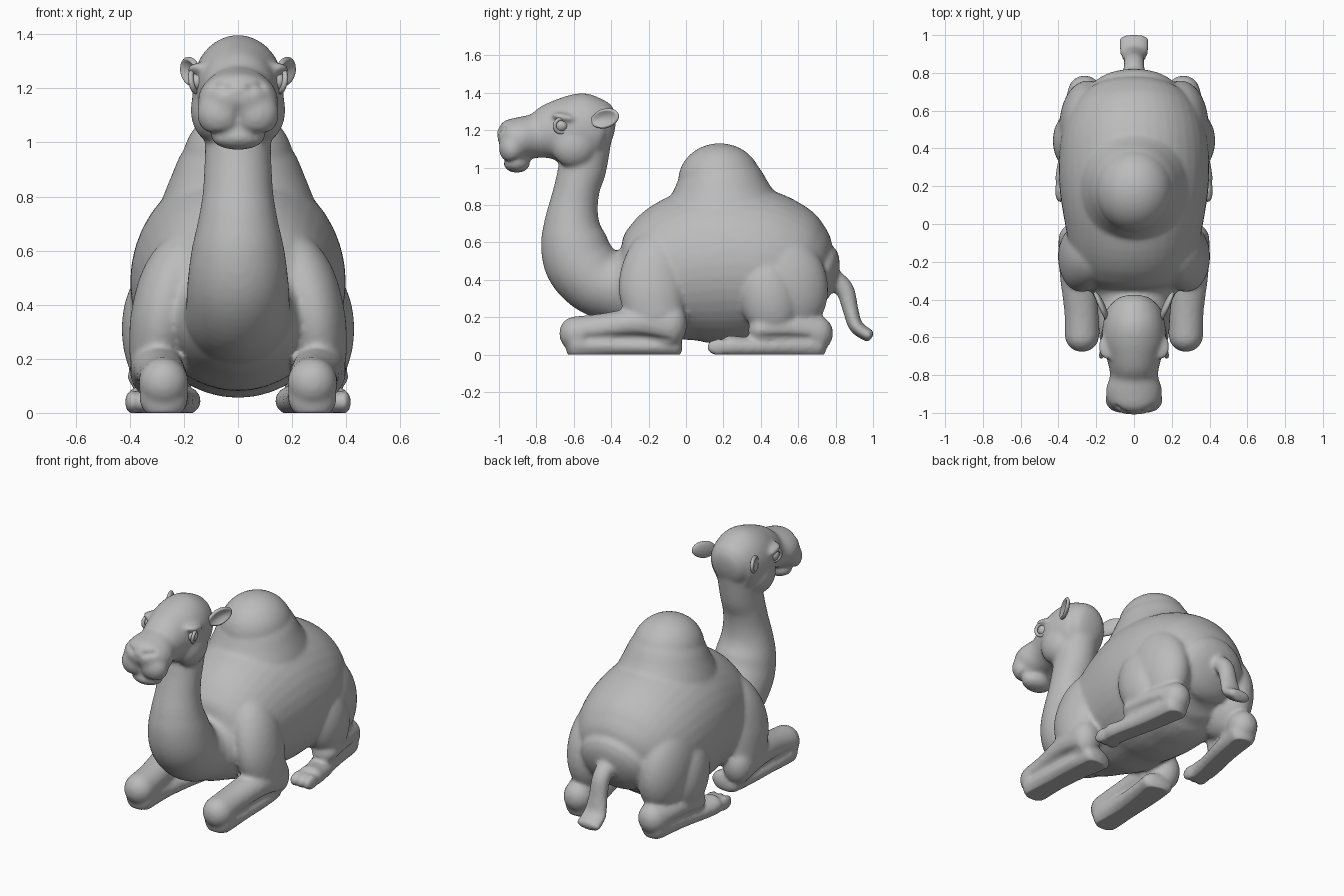
import bpy, bmesh, math
from mathutils import Vector, Matrix

cube = bpy.data.objects.get("Cube")
if cube:
    bpy.data.objects.remove(cube)

grey = bpy.data.materials.new("stone grey")
grey.use_nodes = True
GREY = (0.5, 0.5, 0.5, 1)
grey.diffuse_color = GREY
grey.node_tree.nodes["Principled BSDF"].inputs["Base Color"].default_value = GREY


def spline(rows, steps=6):
    """Smooth curve through rows of numbers."""
    rows = [Vector(r) for r in rows]
    out = []
    for i in range(len(rows) - 1):
        b, c = rows[i], rows[i + 1]
        a = rows[i - 1] if i else b
        d = rows[i + 2] if i + 2 < len(rows) else c
        for k in range(steps):
            t = k / steps
            out.append(b + ((c - a) * t + (a * 2 - b * 5 + c * 4 - d) * t * t
                            + (b * 3 - a - c * 3 + d) * t ** 3) / 2)
    return out + [rows[-1]]


def loft(bm, rows, side=1, cap=0.5, seg=40):
    """Rounded tube through rows of x, y, z, half width, half depth."""
    rows = spline([(r[0] * side, *r[1:]) for r in rows])
    pts = [Vector(r[:3]) for r in rows]
    rings = []
    for i, r in enumerate(rows):
        t = (pts[min(i + 1, len(pts) - 1)] - pts[max(i - 1, 0)]).normalized()
        rings.append((pts[i], t, r[3], r[4]))

    def ends(ring, sign):
        p, t, w, d = ring
        angles = [math.radians(a) for a in (20, 40, 55, 70, 80)]
        return [(p + t * sign * cap * min(w, d) * math.sin(a), t,
                 w * math.cos(a), d * math.cos(a)) for a in angles]

    rings = ends(rings[0], -1)[::-1] + rings + ends(rings[-1], 1)
    loops = []
    for p, t, w, d in rings:
        u = (Vector((1, 0, 0)) - t * t.x).normalized()
        v = t.cross(u)
        angles = [math.tau * k / seg for k in range(seg)]
        loops.append([bm.verts.new(p + u * w * math.cos(a) + v * d * math.sin(a))
                      for a in angles])
    for a, b in zip(loops, loops[1:]):
        for k in range(seg):
            n = (k + 1) % seg
            bm.faces.new((a[k], a[n], b[n], b[k]))
    bm.faces.new(loops[0][::-1])
    bm.faces.new(loops[-1])


def ball(bm, centre, size, tilt=0):
    m = Matrix.Translation(centre) @ Matrix.Rotation(math.radians(tilt), 4, "X") \
        @ Matrix.Diagonal((*size, 1))
    bmesh.ops.create_uvsphere(bm, u_segments=36, v_segments=24, radius=1, matrix=m)


def finish(bm, name):
    bmesh.ops.recalc_face_normals(bm, faces=bm.faces)
    mesh = bpy.data.meshes.new(name)
    bm.to_mesh(mesh)
    bm.free()
    mesh.materials.append(grey)
    mesh.shade_smooth()
    ob = bpy.data.objects.new(name, mesh)
    bpy.context.collection.objects.link(ob)
    return ob


bm = bmesh.new()
# Torso and hump
loft(bm, [(0, -.45, .37, .18, .16), (0, -.33, .36, .24, .22), (0, -.2, .39, .32, .32),
          (0, 0, .455, .365, .4), (0, .2, .485, .395, .43), (0, .4, .475, .395, .41),
          (0, .54, .455, .365, .36), (0, .64, .425, .31, .285), (0, .7, .4, .235, .2)])
loft(bm, [(0, .2, .6, .31, .4), (0, .2, .7, .31, .37), (0, .195, .8, .277, .32),
          (0, .19, .88, .245, .265), (0, .185, .95, .215, .228), (0, .18, 1, .18, .195)], cap=.3)
ball(bm, (0, .18, .93), (.205, .222, .2))
# Neck and chest
loft(bm, [(0, -.515, 1.16, .125, .118), (0, -.553, 1, .122, .128), (0, -.58, .9, .125, .122),
          (0, -.6, .8, .132, .13), (0, -.61, .7, .15, .15), (0, -.6, .6, .172, .178),
          (0, -.56, .48, .187, .19), (0, -.45, .38, .195, .185), (0, -.25, .36, .22, .2)])
# Head and lower lip
loft(bm, [(0, -.965, 1.125, .105, .09), (0, -.93, 1.14, .142, .117), (0, -.87, 1.158, .147, .115),
          (0, -.8, 1.17, .127, .12), (0, -.72, 1.19, .142, .155), (0, -.62, 1.2, .168, .185),
          (0, -.53, 1.205, .165, .192), (0, -.45, 1.205, .142, .158), (0, -.42, 1.2, .11, .12)], cap=.35)
ball(bm, (0, -.905, 1.022), (.1, .07, .05))
# Tail with a flattened tip
loft(bm, [(0, .72, .42, .08, .07), (0, .79, .4, .06, .055), (0, .85, .345, .055, .05),
          (0, .88, .24, .06, .042), (0, .91, .15, .075, .038), (0, .98, .1, .08, .035)])

for s in (-1, 1):
    # Cheeks, muzzle lobes, nostril wings and brows
    ball(bm, (s * .09, -.6, 1.12), (.085, .12, .12))
    ball(bm, (s * .065, -.93, 1.105), (.087, .07, .085))
    ball(bm, (s * .05, -.945, 1.185), (.06, .055, .05))
    ball(bm, (s * .14, -.65, 1.268), (.05, .07, .024), -12)
    # Front leg: shoulder, forearm, folded shank
    loft(bm, [(.13, -.08, .62, .1, .13), (.22, -.15, .5, .13, .17), (.28, -.18, .35, .118, .18),
              (.305, -.16, .2, .098, .15)], s)
    loft(bm, [(.31, -.08, .16, .09, .12), (.3, -.25, .17, .095, .085), (.28, -.45, .14, .09, .08),
              (.275, -.59, .11, .092, .095)], s, .95)
    loft(bm, [(.275, -.59, .06, .09, .09), (.27, -.4, .05, .09, .065), (.255, -.2, .045, .098, .06),
              (.235, -.06, .045, .102, .065)], s, .6)
    # Hind leg: haunch, thigh, shin, folded foot and toes
    ball(bm, (s * .245, .52, .38), (.15, .235, .285), 18)
    ball(bm, (s * .32, .44, .31), (.11, .155, .22), 12)
    loft(bm, [(.33, .4, .13, .08, .07), (.3, .55, .14, .085, .075), (.26, .7, .11, .09, .097)], s, .95)
    loft(bm, [(.26, .7, .06, .085, .085), (.29, .5, .045, .08, .06), (.33, .32, .04, .075, .055),
              (.345, .23, .045, .075, .06)], s, .6)
    for k in range(3):
        ball(bm, (s * (.295 + .048 * k), .175, .04), (.028, .065, .045))

# Merge the parts into one soft skin
body = finish(bm, "body")
bpy.context.view_layer.objects.active = body
remesh = body.modifiers.new("merge", "REMESH")
remesh.mode = "VOXEL"
remesh.voxel_size = 0.012
remesh.use_smooth_shade = True
smooth = body.modifiers.new("soften", "SMOOTH")
smooth.factor = 0.5
smooth.iterations = 9
for name in ("merge", "soften"):
    bpy.ops.object.modifier_apply(modifier=name)

# Carved creases: points of a line, then radius and depth
creases = [
    ([(0, -1, 1.045), (.06, -.98, 1.025), (.115, -.92, 1.03), (.12, -.84, 1.06)], .015, .01),
    ([(0, -.99, 1.17), (0, -.99, 1.05)], .014, .01),
    ([(.015, -.985, 1.175), (.045, -.985, 1.198), (.08, -.965, 1.205)], .016, .024),
    ([(.37, -.52, .085), (.36, -.1, .085)], .025, .01),
    ([(.36, .65, .085), (.42, .35, .09)], .022, .01),
]
bm = bmesh.new()
bm.from_mesh(body.data)
bm.normal_update()
for line, radius, depth in creases:
    line = [Vector(p) for p in line]
    reach = radius * 2.5
    low, high = [[f(p[i] for p in line) for i in range(3)] for f in (min, max)]
    for v in bm.verts:
        p = Vector((abs(v.co.x), v.co.y, v.co.z))
        if any(p[i] < low[i] - reach or p[i] > high[i] + reach for i in (2, 1, 0)):
            continue
        near = reach
        for a, b in zip(line, line[1:]):
            t = max(0, min(1, (p - a).dot(b - a) / (b - a).length_squared))
            near = min(near, (p - a.lerp(b, t)).length)
        v.co -= v.normal * depth * math.exp(-(near / radius) ** 2)
# Flat soles on the ground
for v in bm.verts:
    v.co.z = max(0, v.co.z)
bm.to_mesh(body.data)
bm.free()

for s, label in ((-1, "right"), (1, "left")):
    # Eyeball and rim
    eye = bmesh.new()
    ball(eye, (s * .147, -.667, 1.225), (.032, .036, .034))
    finish(eye, label + "_eye")
    bpy.ops.mesh.primitive_torus_add(
        major_segments=28, minor_segments=10, major_radius=.037, minor_radius=.01,
        location=(s * .162, -.667, 1.225), rotation=(0, math.radians(90 + 10 * s), math.radians(18 * s)))
    lid = bpy.context.object
    lid.name = label + "_eyelid"
    lid.data.materials.append(grey)
    lid.data.shade_smooth()
    # Cupped leaf-shaped ear, hollow on its outer side
    ear = bmesh.new()
    ball(ear, (0, 0, 0), (.022, .085, .052))
    for v in ear.verts:
        x, y, z = v.co
        if x > 0:
            v.co.x -= .028 * max(0, 1 - (y / .075) ** 2 - (z / .042) ** 2)
        v.co.z *= 1 - 3 * max(0, -y - .02)
        v.co.x *= s
    ear.transform(Matrix.Translation((s * .175, -.435, 1.262))
                  @ Matrix.Rotation(math.radians(-24 * s), 4, "Z")
                  @ Matrix.Rotation(math.radians(14), 4, "X"))
    finish(ear, label + "_ear")
